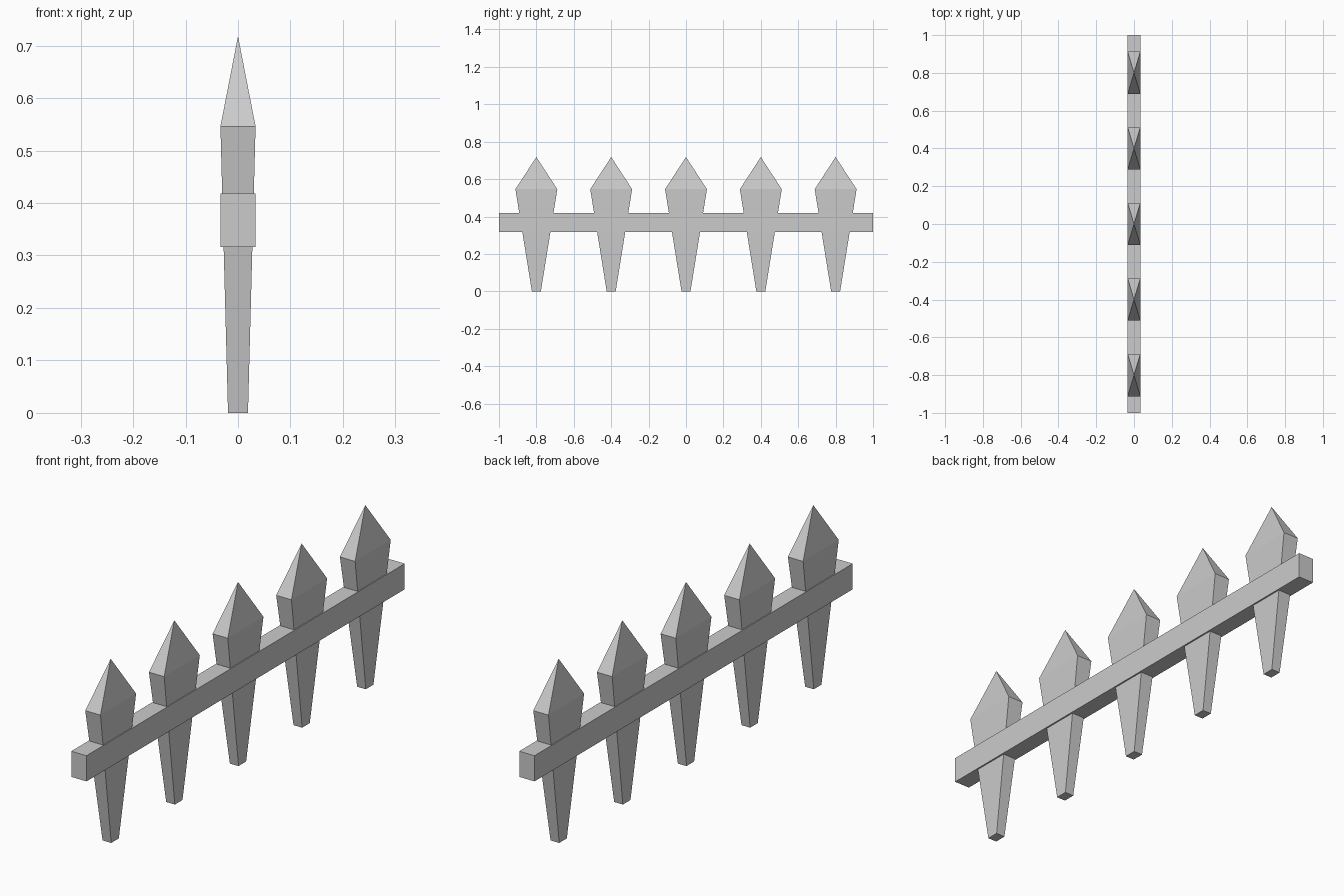
import bpy, bmesh

if "Cube" in bpy.data.objects:
    bpy.data.objects.remove(bpy.data.objects["Cube"])


def new_object(name, bm):
    bmesh.ops.recalc_face_normals(bm, faces=bm.faces)
    mesh = bpy.data.meshes.new(name)
    bm.to_mesh(mesh)
    bm.free()
    obj = bpy.data.objects.new(name, mesh)
    bpy.context.collection.objects.link(obj)
    return obj


def rectangle(bm, hx, hy, z):
    return [bm.verts.new((sx * hx, sy * hy, z))
            for sx, sy in ((-1, -1), (1, -1), (1, 1), (-1, 1))]


# Picket: post flaring upward, capped by a pointed pyramid
def make_picket(name, y):
    bm = bmesh.new()
    foot = rectangle(bm, 0.019, 0.024, 0.0)
    shoulder = rectangle(bm, 0.0335, 0.112, 0.546)
    tip = bm.verts.new((0, 0, 0.718))
    bm.faces.new(foot[::-1])
    for i in range(4):
        j = (i + 1) % 4
        bm.faces.new((foot[i], foot[j], shoulder[j], shoulder[i]))
        bm.faces.new((shoulder[i], shoulder[j], tip))
    new_object(name, bm).location.y = y


# Rail: one long bar through all the pickets
bm = bmesh.new()
bmesh.ops.create_cube(bm, size=1)
bmesh.ops.scale(bm, vec=(0.067, 2.0, 0.102), verts=bm.verts)
new_object("rail", bm).location.z = 0.367

# Row of five pickets
for n in range(5):
    make_picket(f"picket_{n + 1}", -0.8 + 0.4 * n)
